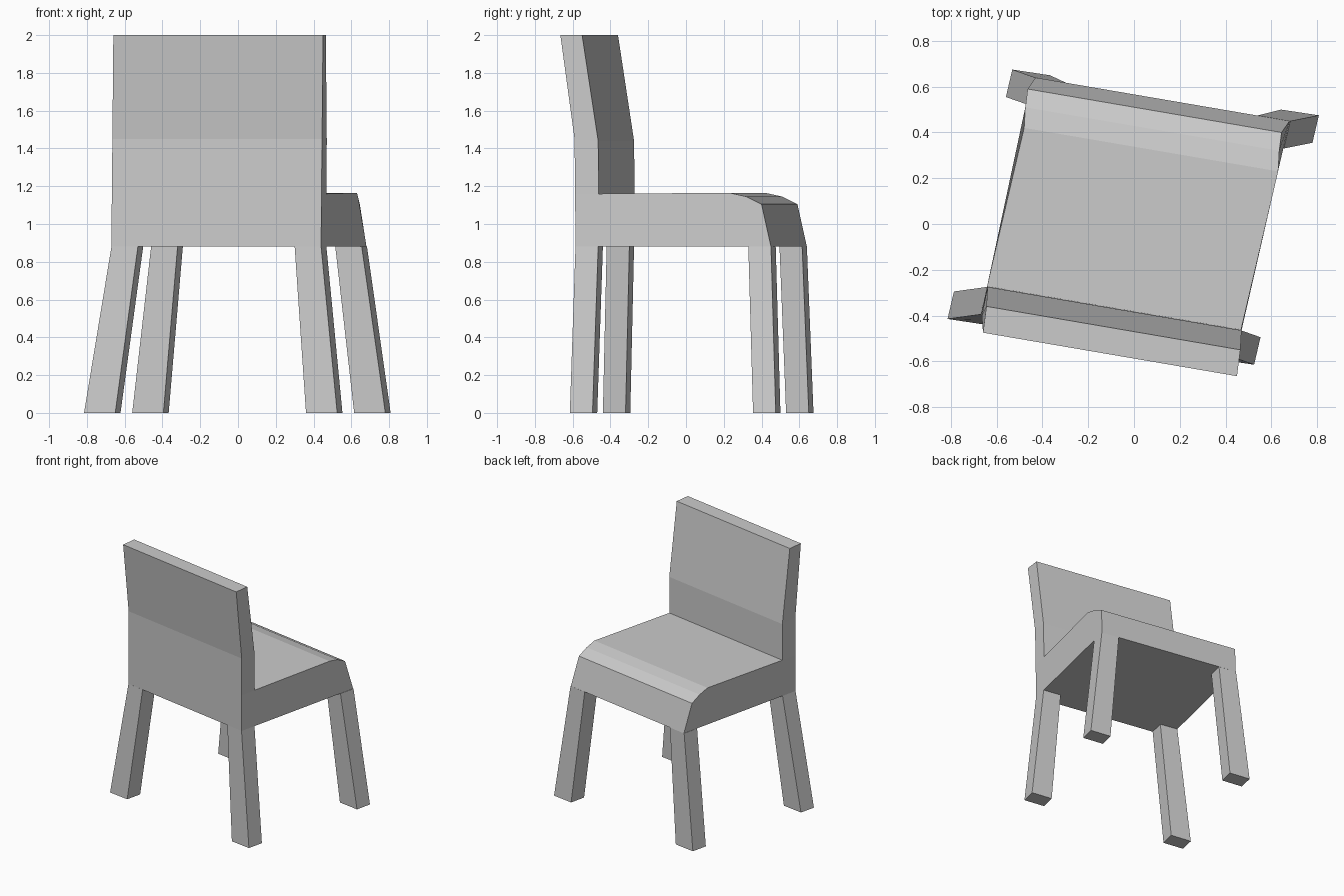
import bpy, bmesh
from mathutils import Vector

if "Cube" in bpy.data.objects:
    bpy.data.objects.remove(bpy.data.objects["Cube"])


def make_object(name, verts, faces):
    bm = bmesh.new()
    vs = [bm.verts.new(v) for v in verts]
    for f in faces:
        bm.faces.new([vs[i] for i in f])
    bmesh.ops.recalc_face_normals(bm, faces=bm.faces)
    mesh = bpy.data.meshes.new(name)
    bm.to_mesh(mesh)
    bm.free()
    obj = bpy.data.objects.new(name, mesh)
    bpy.context.collection.objects.link(obj)
    return obj


# Seat and backrest: left-side profile swept across the turned chair's width
width = Vector((1.11, -0.19, 0))
profile = [Vector(p) for p in (
    (-0.67, -0.395, 0.88), (-0.668, -0.397, 1.16), (-0.665, -0.40, 1.45),
    (-0.66, -0.475, 2.0), (-0.645, -0.36, 2.0), (-0.64, -0.275, 1.44),
    (-0.642, -0.272, 1.16), (-0.48, 0.42, 1.165), (-0.475, 0.51, 1.145),
    (-0.465, 0.59, 1.105), (-0.43, 0.64, 0.88))]
n = len(profile)
strip = [(i, (i + 1) % n, (i + 1) % n + n, i + n) for i in range(n)]
sides = [(0, 1, 6, 7, 8, 9, 10), (1, 2, 5, 6), (2, 3, 4, 5)]
sides += [tuple(i + n for i in s) for s in sides]
make_object("seat_and_backrest", profile + [p + width for p in profile],
            strip + sides)


# Legs: splayed, slightly wider at the foot
def leg(name, foot, top):
    verts = []
    for (x, y), z, w in ((foot, 0.0, 0.165), (top, 0.88, 0.14)):
        verts += [(x, y, z), (x + w, y - 0.025, z),
                  (x + w + 0.028, y + 0.095, z), (x + 0.028, y + 0.12, z)]
    walls = [(i, (i + 1) % 4, (i + 1) % 4 + 4, i + 4) for i in range(4)]
    make_object(name, verts, walls + [(3, 2, 1, 0), (4, 5, 6, 7)])


leg("leg_seat_edge_left", (-0.56, 0.555), (-0.46, 0.52))
leg("leg_seat_edge_right", (0.615, 0.38), (0.515, 0.355))
leg("leg_backrest_left", (-0.815, -0.415), (-0.67, -0.395))
leg("leg_backrest_right", (0.36, -0.59), (0.30, -0.56))
